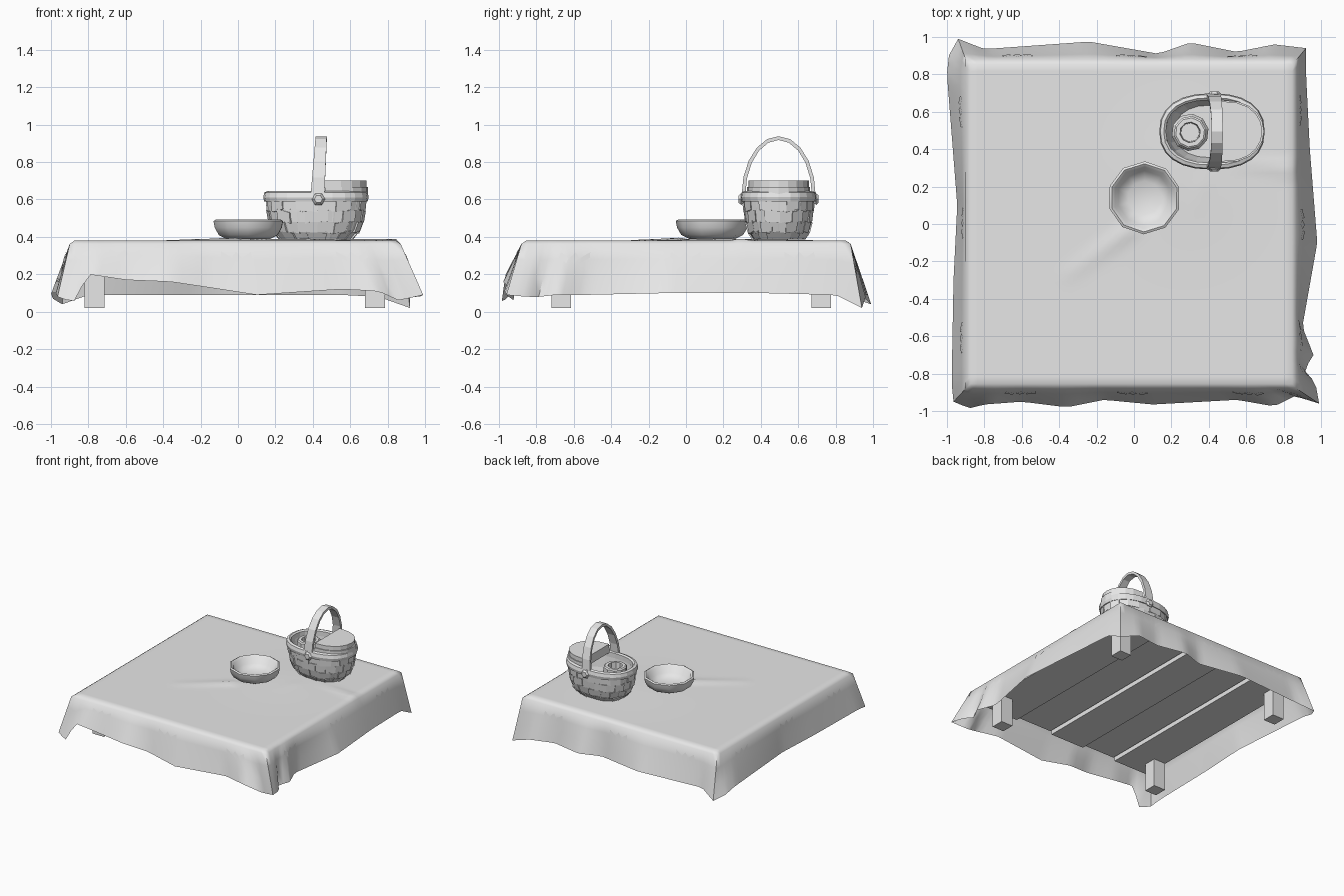
import bpy, bmesh, math, random
from mathutils import Vector

if "Cube" in bpy.data.objects:
    bpy.data.objects.remove(bpy.data.objects["Cube"])

random.seed(4)
grey = bpy.data.materials.new("plain_grey")
grey.diffuse_color = (0.8, 0.8, 0.8, 1)
grey.use_nodes = True
grey.node_tree.nodes["Principled BSDF"].inputs["Base Color"].default_value = grey.diffuse_color


def make(name, verts, faces, smooth=None):
    me = bpy.data.meshes.new(name)
    me.from_pydata([tuple(v) for v in verts], [], faces)
    bm = bmesh.new()
    bm.from_mesh(me)
    bmesh.ops.recalc_face_normals(bm, faces=bm.faces)
    bm.to_mesh(me)
    bm.free()
    me.materials.append(grey)
    ob = bpy.data.objects.new(name, me)
    bpy.context.collection.objects.link(ob)
    if smooth:
        bpy.ops.object.select_all(action='DESELECT')
        ob.select_set(True)
        bpy.context.view_layer.objects.active = ob
        bpy.ops.object.shade_smooth_by_angle(angle=math.radians(smooth))
    return ob


def loft(name, rings, smooth=None, closed=False):
    """Skin equal-length rings; cap the ends unless the rings form a loop."""
    n, m = len(rings[0]), len(rings)
    verts = [p for r in rings for p in r]
    faces = []
    for j in range(m if closed else m - 1):
        k = (j + 1) % m
        faces += [(j * n + i, j * n + (i + 1) % n, k * n + (i + 1) % n, k * n + i) for i in range(n)]
    if not closed:
        faces += [tuple(range(n)), tuple(range((m - 1) * n, m * n))]
    return make(name, verts, faces, smooth)


def oval(cx, cy, a, b, z, n, power=1.0, turn=0.0):
    pts = []
    for i in range(n):
        t = 2 * math.pi * i / n + turn
        c, s = math.cos(t), math.sin(t)
        pts.append((cx + a * math.copysign(abs(c) ** power, c),
                    cy + b * math.copysign(abs(s) ** power, s), z))
    return pts


def box(name, x0, x1, y0, y1, z0, z1):
    return loft(name, [[(x0, y0, z), (x1, y0, z), (x1, y1, z), (x0, y1, z)] for z in (z0, z1)])


# ---- tablecloth: hem of each side as (along, outward, height), going round ----
HEM = [
    [(-.965, .95, .08), (-.88, .985, .05), (-.8, .965, .2), (-.6, .95, .17), (-.36, .98, .16),
     (-.16, .94, .13), (.1, .965, .09), (.55, .94, .12), (.75, .975, .11), (.86, .92, .06), (.99, .96, .09)],
    [(-.96, .99, .09), (-.85, .97, .08), (-.78, .91, .08), (-.7, .96, .09), (-.55, .9, .09),
     (-.1, .98, .1), (.4, .94, .1), (.8, .92, .09), (.94, .92, .02)],
    [(-.92, .94, .02), (-.75, .96, .08), (-.55, .92, .09), (-.3, .97, .09), (-.13, .91, .09),
     (.24, .975, .09), (.8, .935, .09), (.94, .99, .04)],
    [(-.99, .94, .04), (-.9, .99, .07), (-.8, 1.0, .1), (-.1, .945, .1), (.3, .965, .1),
     (.85, .975, .1), (.95, .965, .08)],
]
EDGE = [(-.9, .87, .88), (-.88, .88, .87), (-.87, .9, .88), (-.88, .88, .9)]


def skirt(k, s, f, lift=0.0):
    """Point on the hanging cloth: side k, s along it, f from edge to hem."""
    h = HEM[k]
    along = h[0][0] + (h[-1][0] - h[0][0]) * s
    for p, q in zip(h, h[1:]):
        if along <= q[0] + 1e-9:
            break
    t = (along - p[0]) / (q[0] - p[0])
    out, z = p[1] + (q[1] - p[1]) * t, p[2] + (q[2] - p[2]) * t
    e0, e1, eo = EDGE[k]
    a = (e0 + (e1 - e0) * s) * (1 - f) + along * f
    o = eo * (1 - f) + out * f + lift
    x, y = [(a, -o), (o, a), (-a, o), (-o, -a)][k]
    return Vector((x, y, .362 * (1 - f) + z * f))


def ridge(x, y, a, b, width, height):
    a, b, p = Vector(a), Vector(b), Vector((x, y))
    t = max(0, min(1, (p - a).dot(b - a) / (b - a).length_squared))
    return height * (1 - .7 * t) * math.exp(-((p - a.lerp(b, t)).length / width) ** 2)


def top_height(x, y):
    z = .38 + .010 * math.exp(-((x - .25) ** 2 + (y - .25) ** 2) / .12)
    z += ridge(x, y, (-.02, -.03), (-.35, -.27), .035, .014)
    z += ridge(x, y, (.85, .29), (.55, .33), .03, .012)
    return z + ridge(x, y, (.36, .22), (.35, .08), .02, .006)


N = 44
verts, faces = [], []
for j in range(N + 1):
    for i in range(N + 1):
        x, y = -.875 + 1.72 * i / N, -.855 + 1.71 * j / N
        verts.append((x, y, top_height(x, y)))
ring = []
for k in range(4):
    for i in range(N):
        gi, gj = [(i, 0), (N, i), (N - i, N), (0, N - i)][k]
        ring.append(gj * (N + 1) + gi)
faces += [(j * (N + 1) + i, j * (N + 1) + i + 1, (j + 1) * (N + 1) + i + 1, (j + 1) * (N + 1) + i)
          for j in range(N) for i in range(N)]
for f in (0, .3, .65, 1):
    start = len(verts)
    verts += [skirt(k, i / N, f) for k in range(4) for i in range(N)]
    new = list(range(start, len(verts)))
    M = len(new)
    faces += [(ring[i], ring[(i + 1) % M], new[(i + 1) % M], new[i]) for i in range(M)]
    ring = new
make("tablecloth", verts, faces, 50)

# ---- petal motifs lying on the hanging cloth ----
verts, faces = [], []
for k in range(4):
    for s0 in (.17, .5, .84):
        for d, lean in ((-.032, -.012), (0, 0), (.032, .012)):
            b = len(verts)
            for ds, f in ((-lean, .38), (.014, .27), (lean, .16), (-.014, .27)):
                verts.append(skirt(k, s0 + d + ds, f, .004))
            faces.append((b, b + 1, b + 2, b + 3))
make("cloth_petals", verts, faces)

# ---- table: planks and legs ----
PLANKS = [-.83, -.5, -.2, .12, .45, .81]
for i, (x0, x1) in enumerate(zip(PLANKS, PLANKS[1:])):
    box("table_plank", x0 + .006, x1 - .006, -.83, .83, .25 + .025 * (i % 2), .35)
for x in (-.82, .68):
    for y in (-.72, .67):
        box("table_leg", x, x + .105, y, y + .105, .02, .3)

# ---- bowl ----
BOWL = [(.12, .388), (.165, .41), (.188, .45), (.195, .485), (.182, .492), (.165, .48), (.145, .435), (.09, .408)]
loft("bowl", [oval(.055, .14, r, r, z, 10, turn=.3) for r, z in BOWL], 50)

# ---- basket body ----
CX, CY, A, B = .417, .495, .268, .19
PW = .85
WALL = [(.72, .386), (.84, .425), (.92, .48), (.96, .54), (.985, .60)]
shell = [oval(CX, CY, A * f, B * f, z, 20, PW) for f, z in WALL]
shell += [oval(CX, CY, A * f, B * f, z, 20, PW) for f, z in ((.92, .60), (.86, .50), (.74, .41))]
loft("basket_body", shell)

# woven strips: alternating tilted plates in staggered rows
verts, faces = [], []
COLS = 18
for row, ((f0, z0), (f1, z1)) in enumerate(zip(WALL, WALL[1:])):
    for c in range(COLS):
        out = .035 if (c + row) % 2 else .012
        tilt = random.uniform(-.010, .010)
        corners = []
        for (f, z), turns in (((f0, z0), (0, 1)), ((f1, z1), (1, 0))):
            for e in turns:
                t = 2 * math.pi * (c + e * 1.06 + .5 * (row % 2)) / COLS
                corners.append((f, z + (tilt if e else -tilt), t))
        b = len(verts)
        for lift in (-.02, out):
            for f, z, t in corners:
                co, si = math.cos(t), math.sin(t)
                verts.append((CX + A * (f + lift) * math.copysign(abs(co) ** PW, co),
                              CY + B * (f + lift) * math.copysign(abs(si) ** PW, si), max(z, .385)))
        faces += [(b, b + 1, b + 2, b + 3), (b + 4, b + 5, b + 6, b + 7)]
        faces += [(b + i, b + (i + 1) % 4, b + 4 + (i + 1) % 4, b + 4 + i) for i in range(4)]
make("basket_weave", verts, faces)

# rim: rounded band looped round the mouth
RIM = [(-.022, .595), (.008, .588), (.014, .612), (.008, .638), (-.010, .645), (-.022, .635)]
loft("basket_rim", [oval(CX, CY, A + d, B + d, z, 24, PW) for d, z in RIM], closed=True)

# lid: two stacked half ovals over the right side
for name, g, z0, z1 in (("lid_lower", 1, .63, .668), ("lid_upper", .96, .668, .702)):
    rings = []
    for z in (z0, z1):
        arc = [math.pi * (i / 10 - .5) for i in range(11)]
        rings.append([(.465 + .23 * g * math.cos(t) ** .8 if abs(math.cos(t)) > 1e-6 else .465,
                       CY + .168 * g * math.sin(t), z) for t in arc])
    loft(name, rings)

# handle: flat band arched over the basket, leaning slightly
rings = []
HANDLE = [(-1, -.05)] + [(-math.cos(math.pi * i / 10), math.sin(math.pi * i / 10)) for i in range(11)] + [(1, -.05)]
for c, s in HANDLE:
    x, w = .425 + .02 * max(s, 0), .037 - .007 * max(s, 0)
    rings.append([(x + sx * w, CY + (.198 - d) * c, .62 + ((.318 - d) * s))
                  for sx, d in ((-1, 0), (1, 0), (1, .02), (-1, .02))])
loft("basket_handle", rings)

# knots where the handle meets the rim
for y in (CY - .2, CY + .2):
    loft("handle_knot", [[(.43 + r * math.cos(t * math.pi / 3), y + d, .602 + r * math.sin(t * math.pi / 3))
                          for t in range(6)] for r, d in ((.022, -.014), (.036, 0), (.022, .014))])

# ---- jar standing in the basket ----
JAR = [(.085, .41), (.1, .45), (.1, .565), (.088, .585), (.088, .625), (.078, .632), (.055, .632), (.05, .52)]
loft("jar", [oval(.3, .49, r, r, z, 10, turn=.2) for r, z in JAR])
